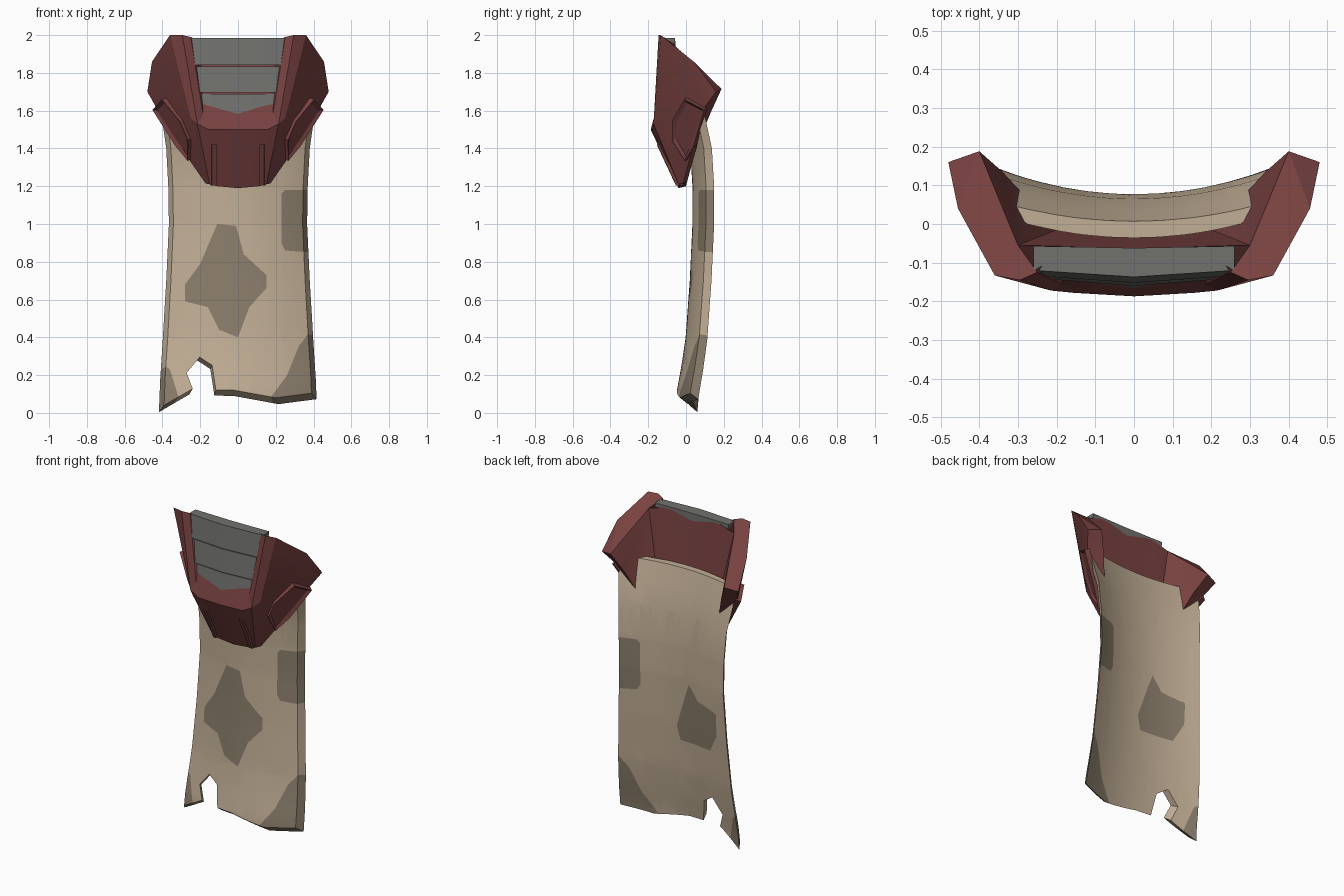
import bpy, bmesh, math
from mathutils import Vector

if "Cube" in bpy.data.objects:
    bpy.data.objects.remove(bpy.data.objects["Cube"])


def material(name, rgb):
    m = bpy.data.materials.new(name)
    m.diffuse_color = (*[(c / 255) ** 2.2 for c in rgb], 1)
    m.use_nodes = True
    m.node_tree.nodes["Principled BSDF"].inputs["Base Color"].default_value = m.diffuse_color
    return m


TAN = material("tan cloth", (192, 173, 148))
STAIN = material("stained cloth", (138, 125, 107))
RED = material("dark red plate", (120, 68, 67))
GREY = material("grey slat", (112, 112, 109))


def finish(name, bm, mats, mirror=False, angle=30):
    bmesh.ops.recalc_face_normals(bm, faces=bm.faces)
    me = bpy.data.meshes.new(name)
    bm.to_mesh(me)
    bm.free()
    ob = bpy.data.objects.new(name, me)
    bpy.context.collection.objects.link(ob)
    for m in mats:
        me.materials.append(m)
    if mirror:
        ob.modifiers.new("mirror", 'MIRROR')
    bpy.ops.object.select_all(action='DESELECT')
    ob.select_set(True)
    bpy.context.view_layer.objects.active = ob
    bpy.ops.object.shade_smooth_by_angle(angle=math.radians(angle))
    return ob


def lerp_table(table, z):
    for (z0, v0), (z1, v1) in zip(table, table[1:]):
        if z <= z1:
            return v0 + (v1 - v0) * (z - z0) / (z1 - z0)
    return table[-1][1]


def inside(poly, x, z):
    hit = False
    for (x0, z0), (x1, z1) in zip(poly, poly[1:] + poly[:1]):
        if (z0 > z) != (z1 > z) and x < x0 + (x1 - x0) * (z - z0) / (z1 - z0):
            hit = not hit
    return hit


def cut_along(bm, poly):
    for (x0, z0), (x1, z1) in zip(poly, poly[1:] + poly[:1]):
        bmesh.ops.bisect_plane(bm, geom=bm.verts[:] + bm.edges[:] + bm.faces[:], dist=1e-5,
                               plane_co=(x0, 0, z0), plane_no=(z1 - z0, 0, x0 - x1))


# Hanging cloth: half width and middle depth by height
WIDTH = [(0, .393), (.2, .385), (.4, .372), (.7, .355), (1, .342), (1.2, .345),
         (1.4, .355), (1.55, .375), (1.66, .39)]
DEPTH = [(0, -.058), (.12, -.048), (.25, -.024), (.4, -.002), (.7, .02), (1, .034), (1.2, .034),
         (1.4, .022), (1.55, -.01), (1.66, -.036)]
TORN_HEM = [(-.41, .03), (-.24, .128), (-.272, .212), (-.203, .295), (-.137, .252), (-.117, .122),
            (-.02, .12), (.2, .08), (.41, .107), (.6, -.3), (-.6, -.3)]
FRONT_STAIN = [(-.11, 1), (-.01, .99), (.03, .84), (.15, .73), (.15, .66), (.06, .56), (0, .4),
               (-.1, .44), (-.16, .56), (-.28, .59), (-.28, .68), (-.2, .79)]
BACK_STAIN = [(-.07, .97), (-.13, .88), (-.27, .85), (-.27, .71), (-.21, .59), (0, .59),
              (.02, .68), (-.04, .88)]
EDGE_STAINS = [[(.25, 1.18), (.5, 1.18), (.5, .84), (.25, .86), (.23, .9), (.23, 1.16)],
               [(.42, .48), (.32, .35), (.26, .2), (.15, .05), (.5, -.05)],
               [(-.45, .29), (-.36, .23), (-.305, .05), (-.45, -.05)]]

sheet = bmesh.new()
COLS = 12
grid = [[sheet.verts.new(((2 * i / COLS - 1) * w, 0, z)) for i in range(COLS + 1)]
        for z, w in WIDTH]
for r0, r1 in zip(grid, grid[1:]):
    for i in range(COLS):
        sheet.faces.new((r0[i], r0[i + 1], r1[i + 1], r1[i]))
cut_along(sheet, TORN_HEM[:9])
bmesh.ops.delete(sheet, context='FACES', geom=[
    f for f in sheet.faces if inside(TORN_HEM, f.calc_center_median().x, f.calc_center_median().z)])
for poly in [FRONT_STAIN, BACK_STAIN] + EDGE_STAINS:
    cut_along(sheet, poly)


def cloth_point(co, back):
    x, z = co.x, co.z
    u = x / lerp_table(WIDTH, z)
    y = lerp_table(DEPTH, z) + .072 * u * u
    if back:
        return (x * 1.07, y + .043, z - .04 * max(0, 1 - z / .5))
    return (x, y, z)


# Front and back skins joined by a rim
cloth = bmesh.new()
sheet.verts.index_update()
front = [cloth.verts.new(cloth_point(v.co, False)) for v in sheet.verts]
rear = [cloth.verts.new(cloth_point(v.co, True)) for v in sheet.verts]
for f in sheet.faces:
    c = f.calc_center_median()
    ids = [v.index for v in f.verts]
    edge = any(inside(p, c.x, c.z) for p in EDGE_STAINS)
    a = cloth.faces.new([front[i] for i in ids])
    b = cloth.faces.new([rear[i] for i in reversed(ids)])
    a.material_index = int(edge or inside(FRONT_STAIN, c.x, c.z))
    b.material_index = int(edge or inside(BACK_STAIN, c.x, c.z))
    for e in f.edges:
        if len(e.link_faces) == 1:
            i, j = e.verts[0].index, e.verts[1].index
            cloth.faces.new((front[i], front[j], rear[j], rear[i])).material_index = int(edge)
sheet.free()
finish("hanging_cloth", cloth, [TAN, STAIN], angle=35)

# Waist guard: right half, mirrored
P = {
    'a': (0, -.04, 1.19), 'b': (0, -.187, 1.5), 'c': (0, -.165, 1.58),          # bib middle
    'd': (.11, -.038, 1.2), 'e': (.155, -.178, 1.5), 'f': (.185, -.156, 1.58),   # bib side
    'g': (.25, -.125, 1.99), 'h': (.15, -.04, 1.21), 'i': (.215, -.172, 1.53),   # frame ridge
    'j': (.295, -.145, 2.0), 'k': (.172, -.015, 1.215), 'l': (.25, -.135, 1.56),
    'm': (.36, -.133, 2.0),
    'w1': (.30, .035, 1.40), 'w2': (.435, .10, 1.62), 'w3': (.48, .16, 1.70),    # wing
    'w4': (.455, .04, 1.86),
    'p': (.40, .188, 1.715), 'q': (.30, -.055, 1.94), 's': (.2, -.057, 1.97),    # inside
    't': (0, -.065, 1.97), 'u': (0, .0, 1.2), 'v': (.15, .005, 1.22),
    'x1': (.27, .06, 1.42), 'x2': (.34, .135, 1.6),
}
FACES = """a d e b|b e f c|d h i e|e i f|f i j g|h k l i|i l m j|k w1 l|l w1 w2|l w2 w4|w2 w3 w4|
l w4 m|j m q g|m w4 p q|w4 w3 p|t s v u|s q v|q p x2|q x2 x1|q x1 v|a d v u|d h v|h k v|
k w1 x1 v|w1 w2 x2 x1|w2 w3 p x2|c f s t|f g q s"""
bm = bmesh.new()
vs = {k: bm.verts.new(co) for k, co in P.items()}
for names in FACES.split('|'):
    bm.faces.new([vs[n] for n in names.split()])
finish("waist_guard", bm, [RED], mirror=True, angle=20)

# Recessed hip plates on the wings
outline = [(.0, 1.665), (.105, 1.61), (.05, 1.42), (.005, 1.34), (-.065, 1.45), (-.065, 1.55)]
normal = Vector((.77, -.54, -.33))
bm = bmesh.new()
base = [Vector((.25 + .699 * (y + .135) + .431 * (z - 1.56), y, z)) for y, z in outline]
low = [bm.verts.new(p - normal * .015) for p in base]
top = [bm.verts.new(p + normal * .018) for p in base]
cap = bm.faces.new(top)
bm.faces.new(low[::-1])
for i in range(6):
    j = (i + 1) % 6
    bm.faces.new((low[i], low[j], top[j], top[i]))
bmesh.ops.recalc_face_normals(bm, faces=bm.faces)
bmesh.ops.inset_region(bm, faces=[cap], thickness=.022, depth=-.012)
finish("hip_plate", bm, [RED], mirror=True, angle=20)

# Short ribs at the foot of the bib
bm = bmesh.new()
rings = []
for z in (1.205, 1.42):
    y = -.04 - .467 * (z - 1.2)
    rings.append([bm.verts.new((x, y + dy, z)) for x, dy in
                  ((.11, .03), (.115, -.012), (.138, -.01), (.145, .03))])
for i in range(4):
    j = (i + 1) % 4
    bm.faces.new((rings[0][i], rings[0][j], rings[1][j], rings[1][i]))
for r in rings:
    bm.faces.new(r)
finish("bib_rib", bm, [RED], mirror=True, angle=20)

# Three stacked slats in the frame opening
for n, (zt, zb, yt, yb, back) in enumerate([(1.985, 1.842, -.137, -.152, -.062),
                                            (1.834, 1.695, -.143, -.160, -.08),
                                            (1.687, 1.57, -.150, -.166, -.1)]):
    bm = bmesh.new()
    cols = []
    for side in (-1, 0, 1):
        ring = []
        for y, z in ((yt, zt), (yb, zb), (back, zb), (back, zt)):
            half = .20 + .06 * (z - 1.57) / .415
            ring.append(bm.verts.new((side * half, y + abs(side) * (.017 if y != back else .005), z)))
        cols.append(ring)
    for r0, r1 in zip(cols, cols[1:]):
        for i in range(4):
            j = (i + 1) % 4
            bm.faces.new((r0[i], r0[j], r1[j], r1[i]))
    bm.faces.new(cols[0])
    bm.faces.new(cols[2])
    finish("slat_%d" % (n + 1), bm, [GREY], angle=20)
